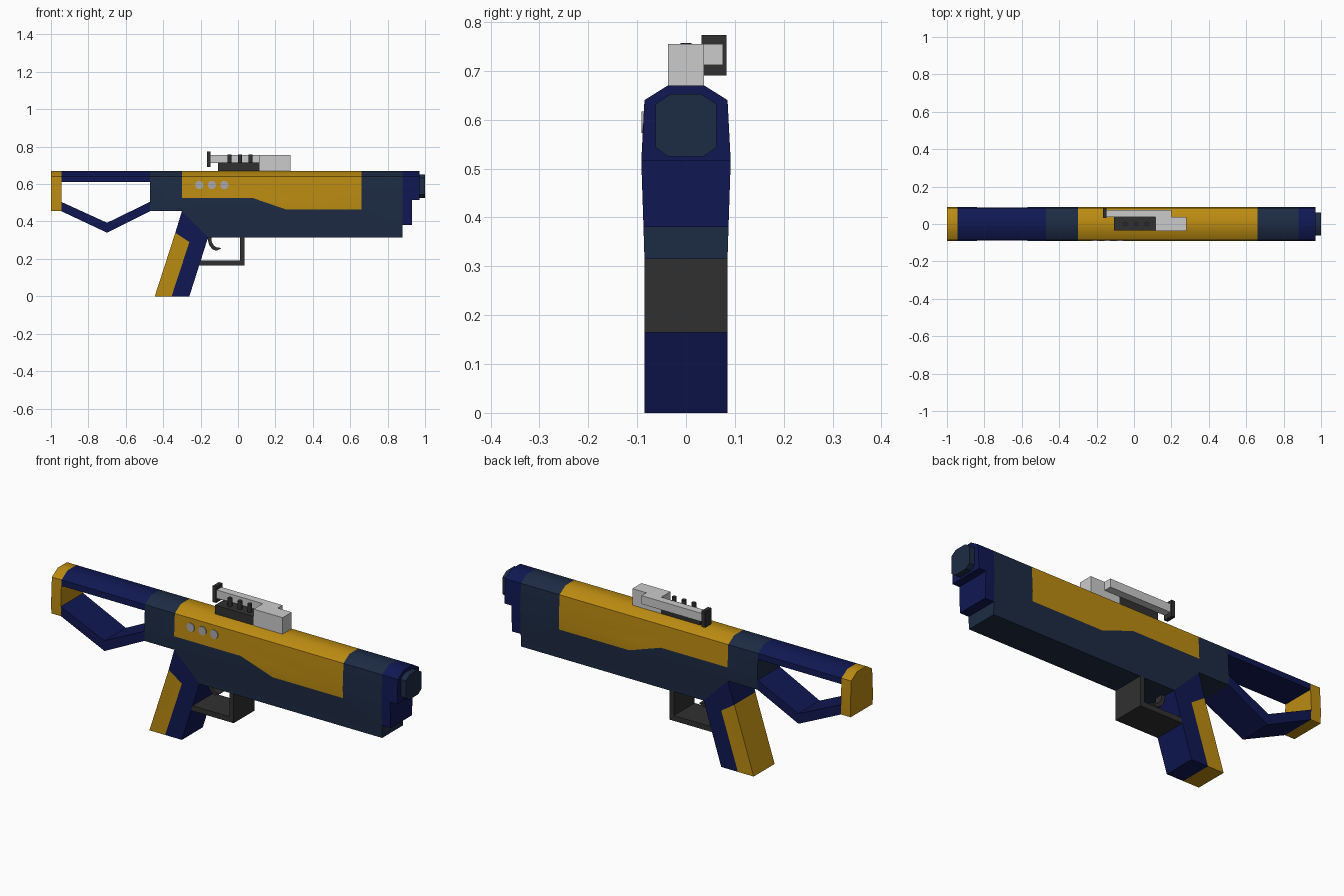
import bpy, bmesh, math
from mathutils import Vector, Matrix

if "Cube" in bpy.data.objects:
    bpy.data.objects.remove(bpy.data.objects["Cube"])


def material(name, rgb):
    m = bpy.data.materials.new(name)
    m.diffuse_color = (*rgb, 1)
    m.use_nodes = True
    m.node_tree.nodes["Principled BSDF"].inputs["Base Color"].default_value = m.diffuse_color
    return m


NAVY = material("navy", (0.005, 0.009, 0.085))
SLATE = material("slate", (0.012, 0.024, 0.057))
YELLOW = material("yellow", (0.50, 0.26, 0.006))
DARK = material("dark_grey", (0.03, 0.03, 0.03))
SILVER = material("silver", (0.4, 0.4, 0.42))

# Half width of the shell at each height
SHELL = [(0.315, 0.085), (0.38, 0.087), (0.515, 0.0915), (0.64, 0.085), (0.67, 0.037)]


def half_width(z):
    if z <= SHELL[0][0]:
        return SHELL[0][1]
    for (z0, w0), (z1, w1) in zip(SHELL, SHELL[1:]):
        if z <= z1:
            return w0 + (w1 - w0) * (z - z0) / (z1 - z0)
    return SHELL[-1][1]


def finish(bm, name, mat):
    bmesh.ops.recalc_face_normals(bm, faces=bm.faces[:])
    me = bpy.data.meshes.new(name)
    bm.to_mesh(me)
    bm.free()
    ob = bpy.data.objects.new(name, me)
    bpy.context.collection.objects.link(ob)
    if mat:
        me.materials.append(mat)
    return ob


def plate(name, outline, mat, width=None):
    """Side profile (x, z) extruded across y; follows the shell section unless width is given."""
    bm = bmesh.new()
    face = bm.faces.new([bm.verts.new((x, -1, z)) for x, z in outline])
    ext = bmesh.ops.extrude_face_region(bm, geom=[face], use_keep_orig=True)
    bmesh.ops.translate(bm, vec=(0, 2, 0),
                        verts=[g for g in ext["geom"] if isinstance(g, bmesh.types.BMVert)])
    if width is None:
        for z, _ in SHELL[:-1]:
            bmesh.ops.bisect_plane(bm, geom=bm.verts[:] + bm.edges[:] + bm.faces[:],
                                   dist=1e-5, plane_co=(0, 0, z), plane_no=(0, 0, 1))
    for v in bm.verts:
        v.co.y *= width if width else half_width(v.co.z)
    return finish(bm, name, mat)


def box(name, lo, hi, mat=None):
    lo, hi = Vector(lo), Vector(hi)
    bm = bmesh.new()
    bmesh.ops.create_cube(bm, size=1, matrix=Matrix.Translation((lo + hi) / 2)
                          @ Matrix.Diagonal((*(hi - lo), 1)))
    return finish(bm, name, mat)


def cylinder(name, centre, radius, depth, mat, rot=Matrix(), sides=16):
    bm = bmesh.new()
    bmesh.ops.create_cone(bm, cap_ends=True, segments=sides, radius1=radius, radius2=radius,
                          depth=depth, matrix=Matrix.Translation(centre) @ rot)
    return finish(bm, name, mat)


# Receiver and its coloured top shell
seam = [(-0.30, 0.525), (0.08, 0.525), (0.26, 0.463), (0.66, 0.463)]
plate("receiver", [(-0.47, 0.67), (-0.30, 0.67)] + seam +
      [(0.66, 0.67), (0.88, 0.67), (0.88, 0.315), (-0.16, 0.315), (-0.30, 0.455), (-0.47, 0.455)], SLATE)
plate("top_shell", seam + [(0.66, 0.67), (-0.30, 0.67)], YELLOW)

# Muzzle
plate("muzzle_block", [(0.88, 0.67), (0.97, 0.67), (0.97, 0.515), (0.93, 0.515),
                       (0.93, 0.38), (0.88, 0.38)], NAVY)
bm = bmesh.new()
half = [(0.032, 0.652), (0.062, 0.632), (0.062, 0.543), (0.037, 0.525)]
ring = half + [(-y, z) for y, z in reversed(half)]
tip = bm.faces.new([bm.verts.new((0.97, y, z)) for y, z in ring])
ext = bmesh.ops.extrude_face_region(bm, geom=[tip], use_keep_orig=True)
bmesh.ops.translate(bm, vec=(0.03, 0, 0),
                    verts=[g for g in ext["geom"] if isinstance(g, bmesh.types.BMVert)])
finish(bm, "muzzle_tip", SLATE)

# Skeleton stock
plate("butt_plate", [(-1, 0.455), (-0.945, 0.455), (-0.945, 0.67), (-1, 0.67)], YELLOW)
plate("stock_top_bar", [(-0.945, 0.61), (-0.47, 0.61), (-0.47, 0.67), (-0.945, 0.67)], NAVY)
plate("stock_lower_strut", [(-0.945, 0.505), (-0.70, 0.393), (-0.47, 0.505),
                            (-0.47, 0.455), (-0.70, 0.34), (-0.945, 0.455)], NAVY)

# Grip
plate("grip_front", [(-0.355, 0), (-0.26, 0), (-0.16, 0.315), (-0.30, 0.455),
                     (-0.335, 0.34), (-0.26, 0.29)], NAVY)
plate("grip_back", [(-0.445, 0), (-0.355, 0), (-0.26, 0.29), (-0.335, 0.34)], YELLOW)

# Trigger and guard
plate("trigger_guard", [(-0.21, 0.165), (0.035, 0.165), (0.035, 0.316), (0.01, 0.316),
                        (0.01, 0.192), (-0.20, 0.192)], DARK, 0.085)
plate("trigger", [(-0.165, 0.32), (-0.155, 0.275), (-0.138, 0.252), (-0.115, 0.243), (-0.088, 0.258),
                  (-0.115, 0.262), (-0.13, 0.272), (-0.14, 0.29), (-0.143, 0.32)], DARK, 0.02)

# Indicator studs on the front side
for i in range(3):
    cylinder(f"side_stud_{i + 1}", (-0.207 + 0.067 * i, -0.082, 0.595), 0.022, 0.019, SILVER,
             Matrix.Rotation(math.pi / 2, 4, "X"))

# Sight on top
box("sight_block", (0.115, -0.037, 0.66), (0.28, 0.037, 0.755))
box("sight_base", (-0.107, -0.034, 0.66), (0.115, 0.037, 0.715), DARK)
box("sight_rail", (-0.147, 0.037, 0.712), (0.20, 0.076, 0.755))
box("sight_end_plate", (-0.167, 0.032, 0.69), (-0.147, 0.083, 0.773), DARK)
for i in range(3):
    cylinder(f"sight_peg_{i + 1}", (-0.045 + 0.056 * i, 0, 0.733), 0.011, 0.048, DARK, sides=12)

# Keep hard corners, soften the shallow bulge
bpy.ops.object.select_all(action="SELECT")
bpy.context.view_layer.objects.active = bpy.context.selected_objects[0]
bpy.ops.object.shade_smooth_by_angle(angle=math.radians(35))
